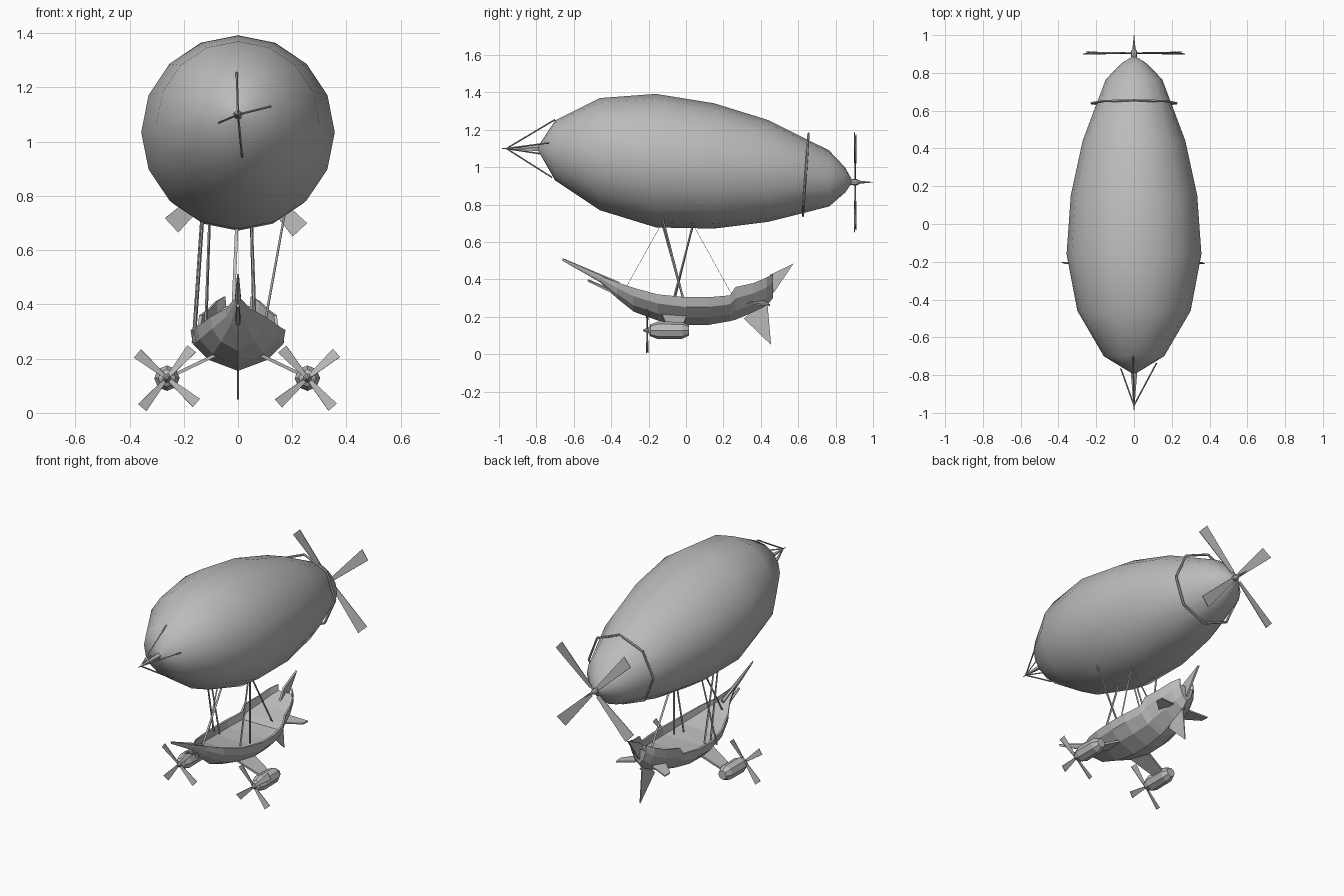
import bpy, bmesh, math
from mathutils import Vector, Matrix

if "Cube" in bpy.data.objects:
    bpy.data.objects.remove(bpy.data.objects["Cube"])

grey = bpy.data.materials.new("plain grey")
grey.diffuse_color = (0.5, 0.5, 0.5, 1)
grey.use_nodes = True
grey.node_tree.nodes["Principled BSDF"].inputs["Base Color"].default_value = grey.diffuse_color


def add(name, bm, smooth=None):
    bmesh.ops.recalc_face_normals(bm, faces=bm.faces[:])
    me = bpy.data.meshes.new(name)
    bm.to_mesh(me)
    bm.free()
    ob = bpy.data.objects.new(name, me)
    bpy.context.collection.objects.link(ob)
    me.materials.append(grey)
    if smooth:
        bpy.ops.object.select_all(action='DESELECT')
        ob.select_set(True)
        bpy.context.view_layer.objects.active = ob
        bpy.ops.object.shade_smooth_by_angle(angle=math.radians(smooth))
    return ob


def loft(name, rings, smooth=None):
    """Skin closed rings of points, capping both ends."""
    bm = bmesh.new()
    rows = [[bm.verts.new(p) for p in r] for r in rings]
    n = len(rows[0])
    for a, b in zip(rows, rows[1:]):
        for i in range(n):
            j = (i + 1) % n
            bm.faces.new((a[i], a[j], b[j], b[i]))
    bm.faces.new(rows[0])
    bm.faces.new(rows[-1])
    return add(name, bm, smooth)


def round_body(name, stations, sides, x=0, smooth=None):
    """Rings of (y, z, radius) along the length."""
    rings = [[(x + r * math.sin(math.tau * i / sides), y, z + r * math.cos(math.tau * i / sides))
              for i in range(sides)] for y, z, r in stations]
    return loft(name, rings, smooth)


def rod(name, a, b, r1, r2=None, sides=5):
    a, b = Vector(a), Vector(b)
    d = b - a
    bm = bmesh.new()
    rot = d.to_track_quat('Z', 'Y').to_matrix().to_4x4()
    bmesh.ops.create_cone(bm, cap_ends=True, segments=sides, radius1=r1,
                          radius2=r1 if r2 is None else r2, depth=d.length,
                          matrix=Matrix.Translation((a + b) / 2) @ rot)
    return add(name, bm)


def plate(name, pts, t=0.006):
    """Thin plate from a flat outline."""
    pts = [Vector(p) for p in pts]
    n = (pts[1] - pts[0]).cross(pts[2] - pts[0]).normalized() * t / 2
    return loft(name, [[p - n for p in pts], [p + n for p in pts]])


def propeller(name, c, angle, length, root, tip, pitch):
    """Four flaring blades around a y axis."""
    for k in range(4):
        a = math.radians(angle + 90 * k)
        out = Vector((math.cos(a), 0, math.sin(a)))
        side = Vector((-math.sin(a), pitch, math.cos(a)))
        c0, c1 = Vector(c) + out * length * 0.1, Vector(c) + out * length
        plate(f"{name}_blade_{k + 1}", [c0 - side * root, c1 - side * tip,
                                        c1 + side * tip, c0 + side * root], 0.004)


# Gas envelope
round_body("envelope", [(-0.79, 1.10, 0.012), (-0.70, 1.09, 0.16), (-0.46, 1.07, 0.30),
                        (-0.16, 1.035, 0.357), (0.15, 1.007, 0.335), (0.44, 0.98, 0.272),
                        (0.765, 0.94, 0.15), (0.85, 0.932, 0.068), (0.885, 0.925, 0.012)],
           16, smooth=60)

# Nose spike and its stays
rod("nose_spike", (0, -0.76, 1.1), (0, -0.99, 1.1), 0.02, 0.001)
for i, p in enumerate([(-0.005, -0.70, 1.255), (0.12, -0.735, 1.13),
                       (-0.07, -0.765, 1.07), (0.015, -0.715, 0.945)]):
    rod(f"nose_stay_{i + 1}", (0, -0.96, 1.1), p, 0.004, sides=4)

# Tail hoop around the envelope
hoop = [Vector((0.224 * math.sin(math.tau * i / 8), 0.64 + 0.015 * math.cos(math.tau * i / 8),
                0.96 + 0.22 * math.cos(math.tau * i / 8))) for i in range(8)]
for i in range(8):
    rod(f"tail_hoop_{i + 1}", hoop[i], hoop[(i + 1) % 8], 0.007, sides=6)

# Main propeller at the tail
propeller("tail_propeller", (0, 0.905, 0.92), 43, 0.335, 0.012, 0.036, 0.15)
round_body("tail_propeller_hub", [(0.87, 0.92, 0.014), (0.91, 0.92, 0.018),
                                  (0.93, 0.92, 0.008), (1.0, 0.92, 0.001)], 8)

# Hull: stations of (y, half width, rail height, keel height)
hull = [(-0.66, 0.003, 0.512, 0.50), (-0.46, 0.012, 0.42, 0.385), (-0.37, 0.045, 0.385, 0.30),
        (-0.28, 0.10, 0.355, 0.228), (-0.15, 0.15, 0.32, 0.18), (0, 0.175, 0.305, 0.155),
        (0.12, 0.172, 0.305, 0.157), (0.235, 0.15, 0.315, 0.177), (0.265, 0.143, 0.36, 0.185),
        (0.36, 0.115, 0.38, 0.225), (0.43, 0.085, 0.41, 0.258), (0.465, 0.05, 0.43, 0.30)]
rings = []
for y, w, g, k in hull:
    h = g - k
    deck = k + h * 0.72
    half = [(w * 0.62, k + h * 0.27), (w * 0.95, k + h * 0.65), (w, g),
            (w * 0.92, g), (w * 0.88, deck)]
    rings.append([(0, y, k)] + [(x, y, z) for x, z in half]
                 + [(-x, y, z) for x, z in reversed(half)])
loft("hull", rings)

# Spars at the bow and stern
rod("bowsprit", (0, -0.36, 0.375), (0, -0.66, 0.51), 0.012, 0.004)
rod("ram_spar", (0, -0.32, 0.30), (0, -0.525, 0.395), 0.012, 0.007)
rod("stern_spar", (0, 0.38, 0.265), (0, 0.45, 0.262), 0.012, 0.006)

# Tail fins
plate("upper_fin", [(0, 0.40, 0.34), (0, 0.45, 0.425), (0, 0.575, 0.485), (0, 0.47, 0.33)], 0.012)
plate("rudder", [(0, 0.31, 0.19), (0, 0.455, 0.05), (0, 0.435, 0.275), (0, 0.38, 0.26)], 0.006)
for s, side in ((-1, "left"), (1, "right")):
    plate(f"{side}_side_fin", [(s * 0.06, 0.30, 0.28), (s * 0.17, 0.40, 0.265),
                               (s * 0.17, 0.45, 0.262), (s * 0.06, 0.42, 0.28)], 0.008)

# Engine pods on pylons
for x, side, angle in ((-0.262, "left", 50), (0.256, "right", 41)):
    s = math.copysign(1, x)
    round_body(f"{side}_engine", [(-0.23, 0.128, 0.004), (-0.2, 0.128, 0.016), (-0.19, 0.128, 0.032),
                                  (-0.15, 0.128, 0.047), (-0.02, 0.128, 0.045),
                                  (0.015, 0.128, 0.028)], 8, x)
    propeller(f"{side}_engine_propeller", (x, -0.207, 0.128), angle, 0.142, 0.007, 0.02, 0.2)
    plate(f"{side}_pylon", [(s * 0.08, -0.13, 0.215), (s * 0.23, -0.10, 0.143),
                            (s * 0.23, -0.02, 0.143), (s * 0.08, 0.01, 0.215)], 0.012)

# Suspension ropes
ropes = [((-0.165, -0.07, 0.26), (-0.135, 0.04, 0.71)), ((-0.12, -0.01, 0.28), (-0.105, -0.13, 0.71)),
         ((0.09, -0.01, 0.28), (0.175, -0.13, 0.75)), ((0.065, -0.07, 0.28), (0.05, 0.04, 0.70)),
         ((-0.16, -0.01, 0.28), (-0.13, -0.13, 0.71))]
for i, (a, b) in enumerate(ropes):
    rod(f"rope_{i + 1}", a, b, 0.006, 0.005, sides=4)

# Flat bow and stern ribbons
for name, a, b in (("bow_ribbon", (-0.02, -0.33, 0.34), (-0.004, -0.13, 0.70)),
                   ("stern_ribbon", (0.06, 0.25, 0.31), (0.05, 0.04, 0.69))):
    a, b, w = Vector(a), Vector(b), Vector((0.006, 0, 0))
    plate(name, [a - w, a + w, b + w, b - w], 0.002)
